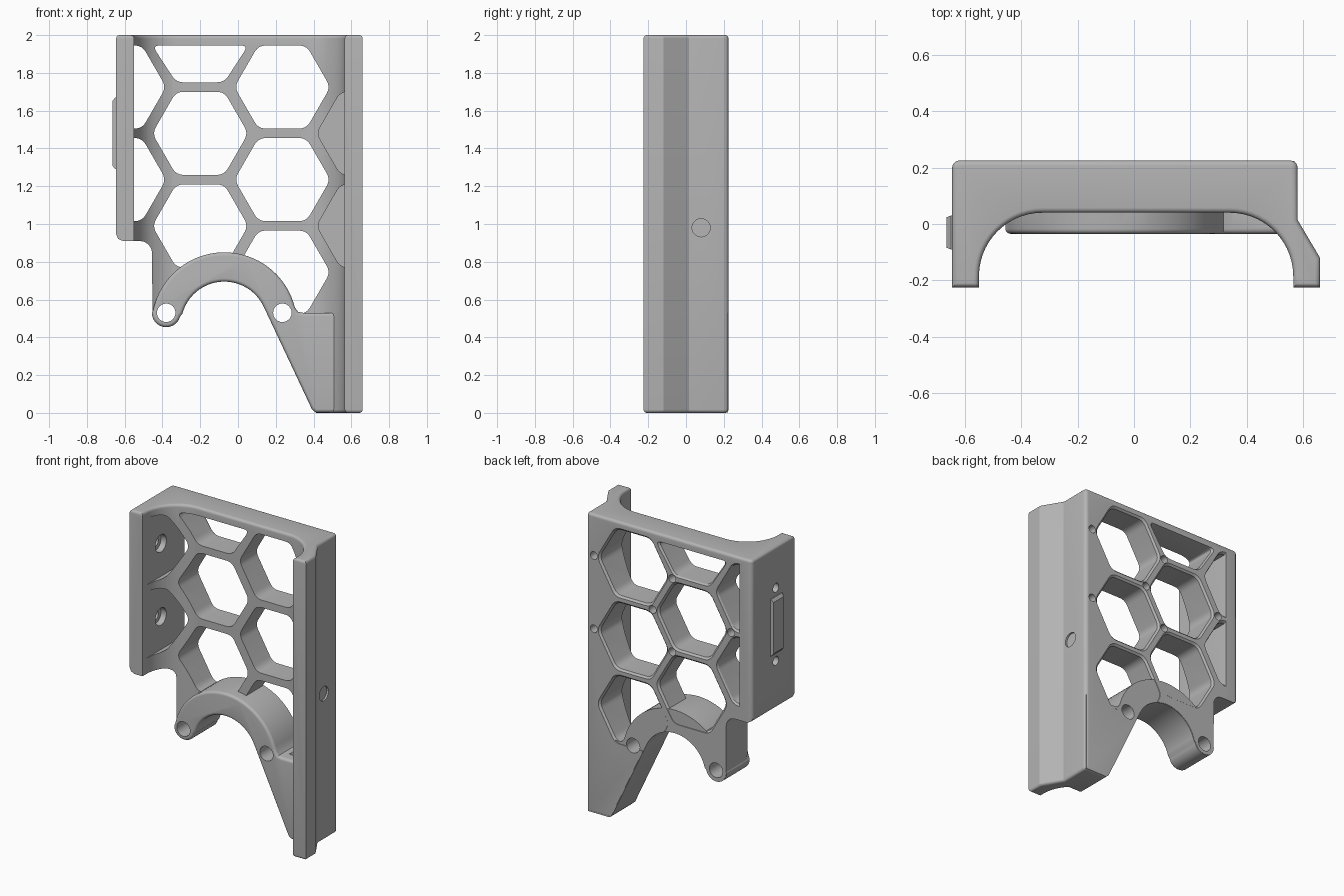
import bpy, bmesh, math
from mathutils import Vector

if "Cube" in bpy.data.objects:
    bpy.data.objects.remove(bpy.data.objects["Cube"], do_unlink=True)

grey = bpy.data.materials.new("plain grey")
grey.use_nodes = True
GREY = (0.46, 0.46, 0.46, 1)
grey.diffuse_color = GREY
grey.node_tree.nodes["Principled BSDF"].inputs["Base Color"].default_value = GREY

PLACE = {"x": lambda a, b, t: (t, a, b),
         "y": lambda a, b, t: (a, t, b),
         "z": lambda a, b, t: (a, b, t)}


def arc(cx, cy, r, start, end, n=24):
    angles = [math.radians(start + (end - start) * i / n) for i in range(n + 1)]
    return [(cx + r * math.cos(a), cy + r * math.sin(a)) for a in angles]


def rounded(points, d, n=6):
    """Round every corner of a polygon, starting a distance d from it."""
    pts = [Vector(p) for p in points]
    out = []
    for i, p in enumerate(pts):
        ends = []
        for q in (pts[i - 1], pts[(i + 1) % len(pts)]):
            v = q - p
            ends.append(p + v.normalized() * min(d, v.length * 0.45))
        for k in range(n + 1):
            t = k / n
            out.append(tuple(ends[0] * (1 - t) ** 2 + p * 2 * t * (1 - t) + ends[1] * t * t))
    return out


def solid(name, points, axis, levels, bevel=0, bevel_at=()):
    """Loft a polygon along an axis, facing outward; levels are (position, scale)."""
    area = sum(p[0] * q[1] - q[0] * p[1] for p, q in zip(points, points[1:] + points[:1]))
    if (area > 0) == (axis == "y"):
        points = points[::-1]
    bm = bmesh.new()
    n = len(points)
    ca, cb = (sum(p[k] for p in points) / n for k in (0, 1))
    rings = []
    for t, s in levels:
        rings.append([bm.verts.new(PLACE[axis](ca + (a - ca) * s, cb + (b - cb) * s, t))
                      for a, b in points])
    caps = [bm.faces.new(rings[0][::-1]), bm.faces.new(rings[-1])]
    for lo, hi in zip(rings, rings[1:]):
        for i in range(n):
            j = (i + 1) % n
            bm.faces.new((lo[i], lo[j], hi[j], hi[i]))
    bm.normal_update()
    if bevel:
        edges = list({e for c in bevel_at for e in caps[c].edges})
        bmesh.ops.bevel(bm, geom=edges, offset=bevel, segments=5, profile=0.5, affect="EDGES")
    mesh = bpy.data.meshes.new(name)
    bm.to_mesh(mesh)
    bm.free()
    mesh.materials.append(grey)
    obj = bpy.data.objects.new(name, mesh)
    bpy.context.collection.objects.link(obj)
    return obj


def combine(target, tool, operation="DIFFERENCE"):
    mod = target.modifiers.new("boolean", "BOOLEAN")
    mod.operation, mod.object, mod.solver = operation, tool, "EXACT"
    bpy.context.view_layer.objects.active = target
    bpy.ops.object.modifier_apply(modifier=mod.name)
    bpy.data.objects.remove(tool, do_unlink=True)


def drill(target, a, b, r, axis, start, end):
    tool = solid("drill", arc(a, b, r, 0, 345, 23), axis, [(start, 1), (end, 1)])
    combine(target, tool)


# Channel body: back plate with two side walls and coved inner corners
plan = [(-0.55, -0.225), (-0.645, -0.225)]
plan += arc(-0.62, 0.2, 0.025, 180, 90, 5) + arc(0.555, 0.2, 0.025, 90, 0, 5)
plan += [(0.58, 0.015), (0.66, -0.12), (0.66, -0.225), (0.565, -0.225)]
plan += arc(0.34, -0.185, 0.225, 0, 90, 14) + arc(-0.325, -0.185, 0.225, 90, 180, 14)
body = solid("bracket_body", plan, "z", [(0, 1), (2, 1)], 0.018, (0, 1))

# Lower outline: rounded lug, half-round saddle and slanted leg
SADDLE = (-0.0725, 0.465)


def lower_path(gap):
    path = arc(-0.38, 0.53, 0.076 - gap, 180, 345) + arc(*SADDLE, 0.23 + gap, 165, 25, 32)
    return path + [(0.391 + gap, 0.02), (0.41 + gap, 0.003)]


below = lower_path(0.003) + [(0.413, -0.1), (-0.8, -0.1), (-0.8, 0.945), (-0.645, 0.945),
                             (-0.635, 0.922), (-0.61, 0.91)]
below += arc(-0.52, 0.845, 0.065, 90, 0, 6)
combine(body, solid("lower_cutter", below, "y", [(-0.4, 1), (0.4, 1)]))

# Honeycomb openings, trimmed at the side walls and top rim
PITCH, RADIUS, COLUMN = 0.49, 0.254, 0.435


def hexagon(cx, cz):
    corners = [(a, min(b, 1.945)) for a, b in arc(cx, cz, RADIUS, 0, 300, 5)]
    pts = []
    for a, b in rounded(corners, 0.04):
        p = (min(max(a, -0.55), 0.565), b)
        if all(math.dist(p, q) > 0.0005 for q in pts):
            pts.append(p)
    return pts


through = [(-0.2 + COLUMN * c, 1.48 + PITCH * r)
           for c, r in ((-1, .5), (-1, -.5), (0, 1), (0, 0), (0, -1), (1, .5), (1, -.5), (1, -1.5))]
for cx, cz in through:
    combine(body, solid("hex_cutter", hexagon(cx, cz), "y",
                        [(-0.3, 1), (0.213, 1), (0.235, 1.1)]))
for row in (0, -1):
    combine(body, solid("pocket_cutter", hexagon(0.67, 1.48 + PITCH * row), "y",
                        [(-0.3, 1), (0.05, 1)]))

# Raised saddle arch and leg block
arch = arc(*SADDLE, 0.385, 168, 14, 32)
arch += [(0.318, 0.535), (0.345, 0.53), (0.57, 0.53), (0.57, 0.003)] + lower_path(0)[::-1]
combine(body, solid("saddle_arch", arch, "y", [(-0.035, 1), (0.223, 1)], 0.018, (0,)), "UNION")

# Pin holes in the saddle, and the side hole in the long wall
for x in (-0.38, 0.235):
    drill(body, x, 0.53, 0.049, "y", -0.4, 0.4)
drill(body, 0.08, 0.98, 0.048, "x", 0.568, 0.8)

# Screw holes with counterbores in the short wall
for z in (1.725, 1.235):
    drill(body, -0.03, z, 0.03, "x", -0.8, -0.5)
    drill(body, -0.03, z, 0.058, "x", -0.59, -0.5)

# Small blind holes at the honeycomb joints on the back
for x, z in ((0.525, 1.725), (0.525, 1.235), (-0.055, 1.725), (-0.055, 1.235),
             (0.09, 1.48), (-0.49, 1.48)):
    drill(body, x, z, 0.026, "y", 0.1, 0.3)

# Chamfered locating bar on the short wall
outline = [(-0.09, 1.29), (0.03, 1.29), (0.03, 1.67), (-0.09, 1.67)]
bar = solid("locating_bar", outline, "x", [(-0.64, 1), (-0.65, 1), (-0.665, 0.9)][::-1])

for obj in (body, bar):
    bpy.ops.object.select_all(action="DESELECT")
    obj.select_set(True)
    bpy.context.view_layer.objects.active = obj
    bpy.ops.object.shade_smooth_by_angle(angle=math.radians(24))
